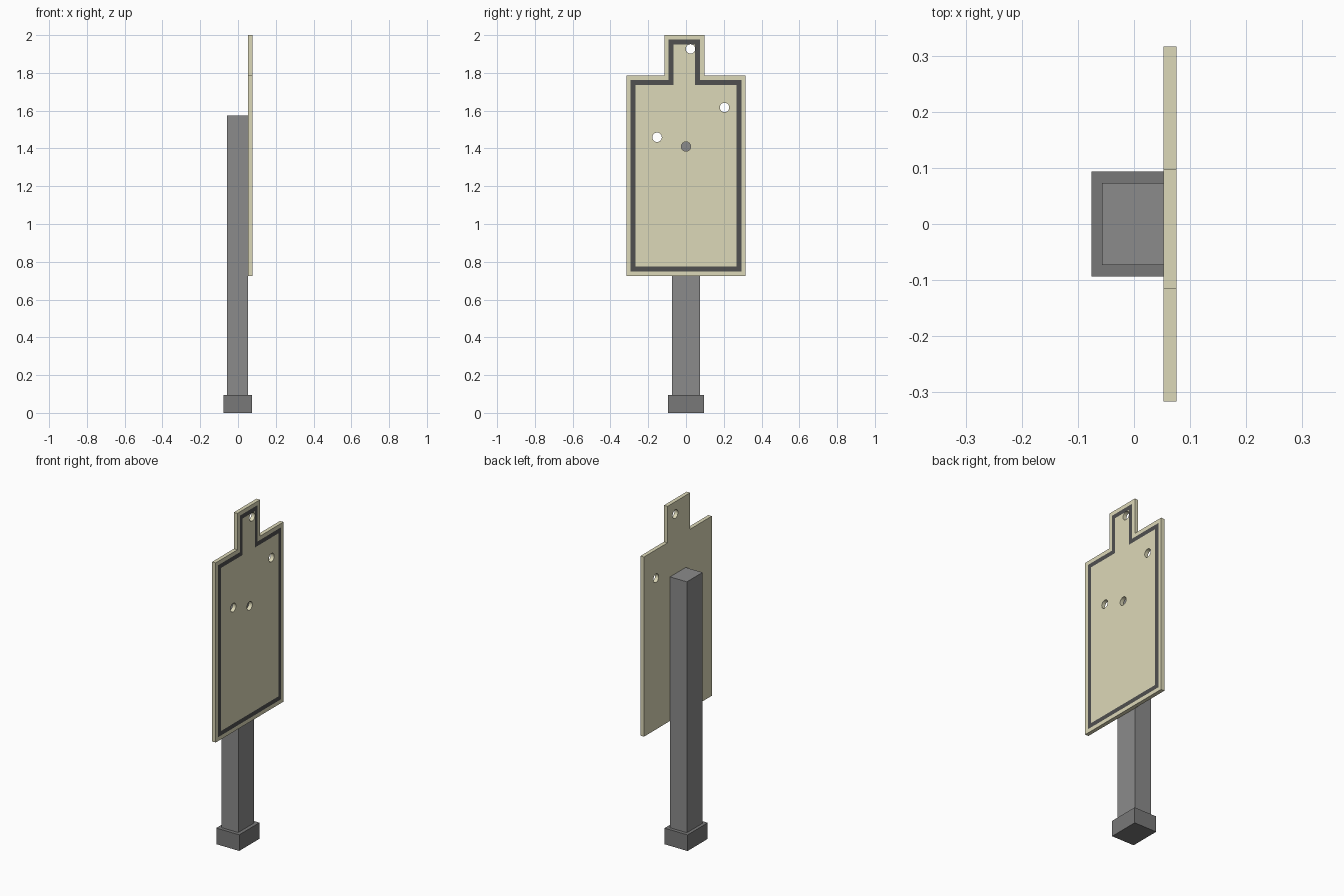
import bpy, bmesh
from mathutils import Matrix, Vector

if "Cube" in bpy.data.objects:
    bpy.data.objects.remove(bpy.data.objects["Cube"])


def material(name, rgb):
    m = bpy.data.materials.new(name)
    m.diffuse_color = (*rgb, 1)
    m.use_nodes = True
    m.node_tree.nodes["Principled BSDF"].inputs["Base Color"].default_value = m.diffuse_color
    return m


def make_object(name, bm, mats=()):
    bmesh.ops.recalc_face_normals(bm, faces=bm.faces)
    mesh = bpy.data.meshes.new(name)
    bm.to_mesh(mesh)
    bm.free()
    for m in mats:
        mesh.materials.append(m)
    ob = bpy.data.objects.new(name, mesh)
    bpy.context.collection.objects.link(ob)
    return ob


def box(name, lo, hi, mat):
    lo, hi = Vector(lo), Vector(hi)
    bm = bmesh.new()
    bmesh.ops.create_cube(bm, size=1, matrix=Matrix.Translation((lo + hi) / 2)
                          @ Matrix.Diagonal((*(hi - lo), 1)))
    return make_object(name, bm, [mat])


tan = material("tan_board", (0.72, 0.69, 0.48))
dark = material("dark_line", (0.08, 0.08, 0.08))
post_grey = material("post_grey", (0.26, 0.26, 0.26))
base_grey = material("base_grey", (0.19, 0.19, 0.19))

# Post and foot
X0, X1 = 0.053, 0.076
box("base", (-0.076, -0.094, 0), (0.074, 0.094, 0.095), base_grey)
box("post", (-0.057, -0.073, 0.095), (X0, 0.073, 1.575), post_grey)

# Silhouette board, with the painted outline inset into its +x face
outline = [(-0.316, 0.725), (0.316, 0.725), (0.316, 1.785), (0.097, 1.785),
           (0.097, 2.0), (-0.115, 2.0), (-0.115, 1.785), (-0.316, 1.785)]
bm = bmesh.new()
front = bm.faces.new([bm.verts.new((X0, y, z)) for y, z in outline])
ext = bmesh.ops.extrude_face_region(bm, geom=[front], use_keep_orig=True)["geom"]
bmesh.ops.translate(bm, vec=(X1 - X0, 0, 0),
                    verts=[v for v in ext if isinstance(v, bmesh.types.BMVert)])
bmesh.ops.recalc_face_normals(bm, faces=bm.faces)
front = next(f for f in bm.faces if f.normal.x > 0.9)
bmesh.ops.inset_region(bm, faces=[front], thickness=0.023, use_even_offset=True)
ring = bmesh.ops.inset_region(bm, faces=[front], thickness=0.026, use_even_offset=True)
for f in ring["faces"]:
    f.material_index = 1
front.material_index = 0
board = make_object("target_board", bm, [tan, dark])

# Round holes punched through the board
bm = bmesh.new()
for y, z in [(0.024, 1.927), (0.204, 1.617), (-0.153, 1.459), (0, 1.41)]:
    bmesh.ops.create_cone(bm, cap_ends=True, segments=24, radius1=0.025, radius2=0.025,
                          depth=0.1, matrix=Matrix.Translation(((X0 + X1) / 2, y, z))
                          @ Matrix.Rotation(1.5707963, 4, 'Y'))
cutter = make_object("hole_cutter", bm, [tan])
cutter.hide_render = True
mod = board.modifiers.new("holes", 'BOOLEAN')
mod.operation = 'DIFFERENCE'
mod.solver = 'EXACT'
mod.object = cutter
bpy.context.view_layer.objects.active = board
bpy.ops.object.modifier_apply(modifier=mod.name)
bpy.data.objects.remove(cutter)
